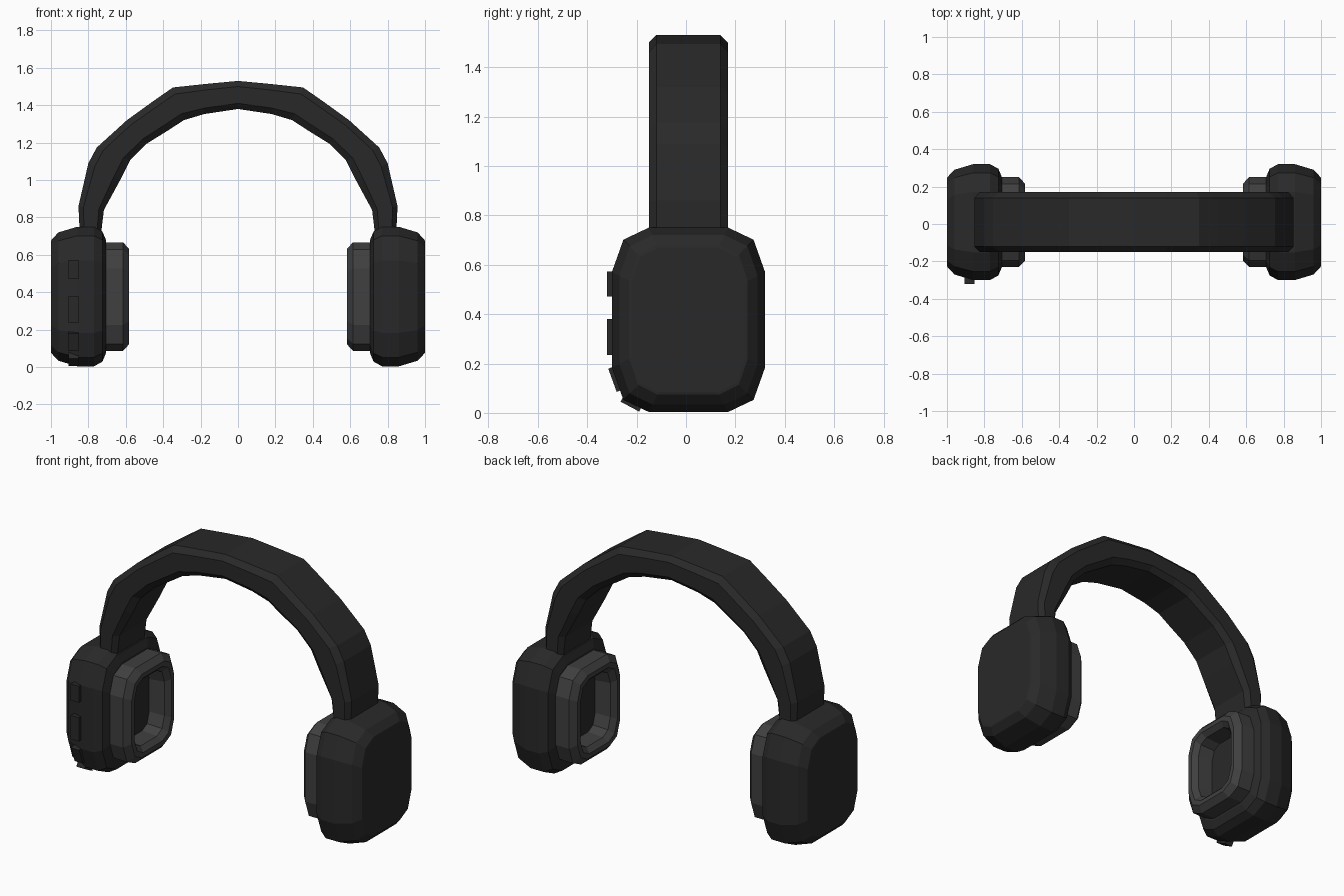
import bpy, bmesh, math

if "Cube" in bpy.data.objects:
    bpy.data.objects.remove(bpy.data.objects["Cube"])

def material(name, v):
    m = bpy.data.materials.new(name)
    m.diffuse_color = (v, v, v, 1)
    m.use_nodes = True
    m.node_tree.nodes["Principled BSDF"].inputs["Base Color"].default_value = m.diffuse_color
    return m

DARK = material("dark_plastic", 0.022)
PAD = material("soft_pad", 0.05)

def loft(name, rings, mat, caps=True, mirror=False):
    """Skin a list of equal-length point rings into a flat-shaded object."""
    bm = bmesh.new()
    vs = [[bm.verts.new(p) for p in r] for r in rings]
    n = len(rings[0])
    for a, b in zip(vs, vs[1:]):
        for i in range(n):
            j = (i + 1) % n
            bm.faces.new((a[i], a[j], b[j], b[i]))
    if caps:
        bm.faces.new(vs[0][::-1])
        bm.faces.new(vs[-1])
    bmesh.ops.recalc_face_normals(bm, faces=bm.faces[:])
    me = bpy.data.meshes.new(name)
    bm.to_mesh(me)
    bm.free()
    me.materials.append(mat)
    ob = bpy.data.objects.new(name, me)
    bpy.context.collection.objects.link(ob)
    if mirror:
        ob.modifiers.new("mirror", 'MIRROR').use_mirror_merge = False
    return ob

# Twelve-sided rounded outline shared by cups and pads
CORNER = [(1, .52), (.85, .87), (.52, 1)]
OUTLINE = (CORNER + [(-y, z) for y, z in CORNER[::-1]]
           + [(-y, -z) for y, z in CORNER] + [(y, -z) for y, z in CORNER[::-1]])

def outline_ring(x, hy, hz, inset):
    return [(x, 0.01 + u * (hy - inset), 0.377 + v * (hz - inset)) for u, v in OUTLINE]

# Ear cups
cup = [(1.0, .08), (.998, .07), (.96, .03), (.86, 0), (.77, 0), (.725, .025), (.706, .07)]
loft("ear_cup", [outline_ring(x, .31, .373, i) for x, i in cup], DARK, mirror=True)

# Ear pads: open rings, the cup wall forms the floor
pad = [(.715, 0), (.615, 0), (.582, .035), (.582, .062), (.61, .09), (.715, .10)]
loft("ear_pad", [outline_ring(x, .24, .29, i) for x, i in pad], PAD, caps=False, mirror=True)

# Headband: outer and inner edge of each station, from right end to the top
half = [((.845, .69), (.735, .69)), ((.853, .86), (.717, .84)), ((.80, 1.09), (.63, 1.0)),
        ((.755, 1.174), (.578, 1.104)), ((.594, 1.32), (.487, 1.195)),
        ((.45, 1.424), (.37, 1.268)), ((.348, 1.495), (.29, 1.32)),
        ((.17, 1.514), (.18, 1.353)), ((0, 1.53), (0, 1.38))]
stations = half + [tuple((-x, z) for x, z in s) for s in half[-2::-1]]
SECTION = [(0, .13), (.2, .16), (.8, .16), (1, .13), (1, -.13), (.8, -.16), (.2, -.16), (0, -.13)]
loft("headband", [[(o[0] + (i[0] - o[0]) * t, .01 + y, o[1] + (i[1] - o[1]) * t)
                   for t, y in SECTION] for o, i in stations], DARK)

# Control buttons down the front edge of the left cup: y, z, length, tilt
for k, (y, z, length, tilt) in enumerate([(-.30, .522, .10, 0), (-.30, .307, .145, 0),
                                          (-.279, .139, .10, 20), (-.218, .043, .085, 62)]):
    bpy.ops.mesh.primitive_cube_add(size=1, location=(-.88, y, z),
                                    rotation=(math.radians(tilt), 0, 0))
    ob = bpy.context.object
    ob.name = f"button_{k + 1}"
    ob.scale = (.055, .04, length)
    ob.data.materials.append(DARK)
